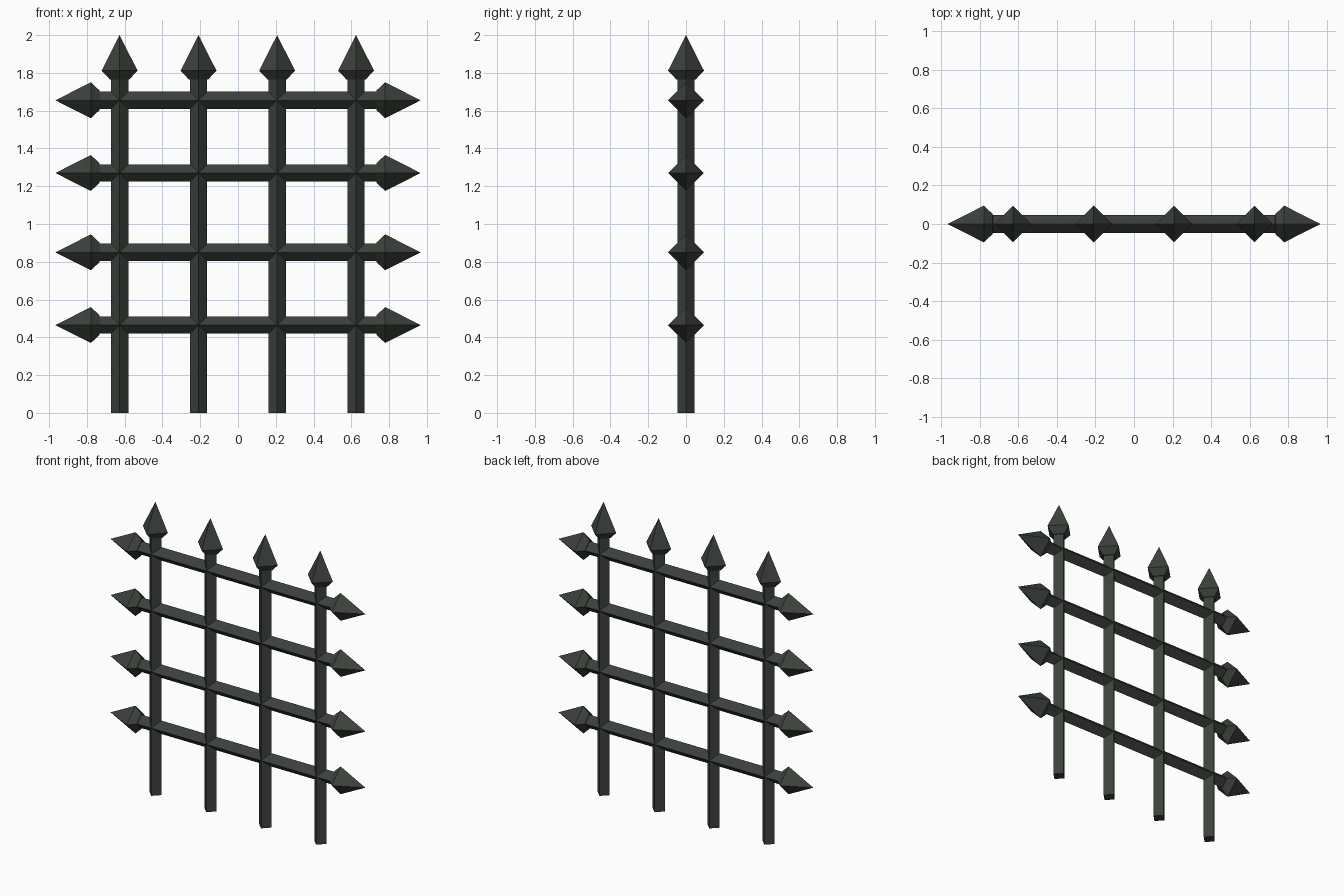
import bpy, bmesh, math
from mathutils import Matrix, Vector

if "Cube" in bpy.data.objects:
    bpy.data.objects.remove(bpy.data.objects["Cube"])

iron = bpy.data.materials.new("dark_iron")
iron.diffuse_color = (0.045, 0.053, 0.045, 1)
iron.use_nodes = True
iron.node_tree.nodes["Principled BSDF"].inputs["Base Color"].default_value = iron.diffuse_color

R_BAR, R_HEAD = 0.046, 0.095


def diamond_lathe(name, profile, matrix):
    """Four-sided closed solid from (radius, height) pairs along local z."""
    bm = bmesh.new()
    rings = []
    for r, h in profile:
        if r == 0:
            rings.append([bm.verts.new((0, 0, h))] * 4)
        else:
            rings.append([bm.verts.new((r * math.cos(k * math.pi / 2),
                                        r * math.sin(k * math.pi / 2), h))
                          for k in range(4)])
    for a, b in zip(rings, rings[1:]):
        for k in range(4):
            n = (k + 1) % 4
            bm.faces.new(list(dict.fromkeys((a[k], a[n], b[n], b[k]))))
    for ring in (rings[0], rings[-1]):
        if len(set(ring)) == 4:
            bm.faces.new(ring)
    bm.transform(matrix)
    bmesh.ops.recalc_face_normals(bm, faces=bm.faces)
    mesh = bpy.data.meshes.new(name)
    bm.to_mesh(mesh)
    bm.free()
    mesh.materials.append(iron)
    ob = bpy.data.objects.new(name, mesh)
    bpy.context.collection.objects.link(ob)


# Upright bars with a spearhead on top
upright = [(R_BAR, 0), (R_BAR, 1.765), (0.052, 1.766), (R_HEAD, 1.812), (0, 2.0)]
for i, x in enumerate((-0.627, -0.209, 0.207, 0.625)):
    diamond_lathe(f"upright_bar_{i + 1}", upright, Matrix.Translation((x, 0, 0)))

# Cross rails with a spearhead at both ends
half = [(R_BAR, 0.732), (0.052, 0.733), (R_HEAD, 0.779), (0, 0.967)]
rail = [(r, -h) for r, h in reversed(half)] + half
turn = Matrix.Rotation(math.pi / 2, 4, 'Y')
for i, z in enumerate((0.465, 0.85, 1.27, 1.655)):
    diamond_lathe(f"cross_rail_{i + 1}", rail, Matrix.Translation((0, 0, z)) @ turn)
